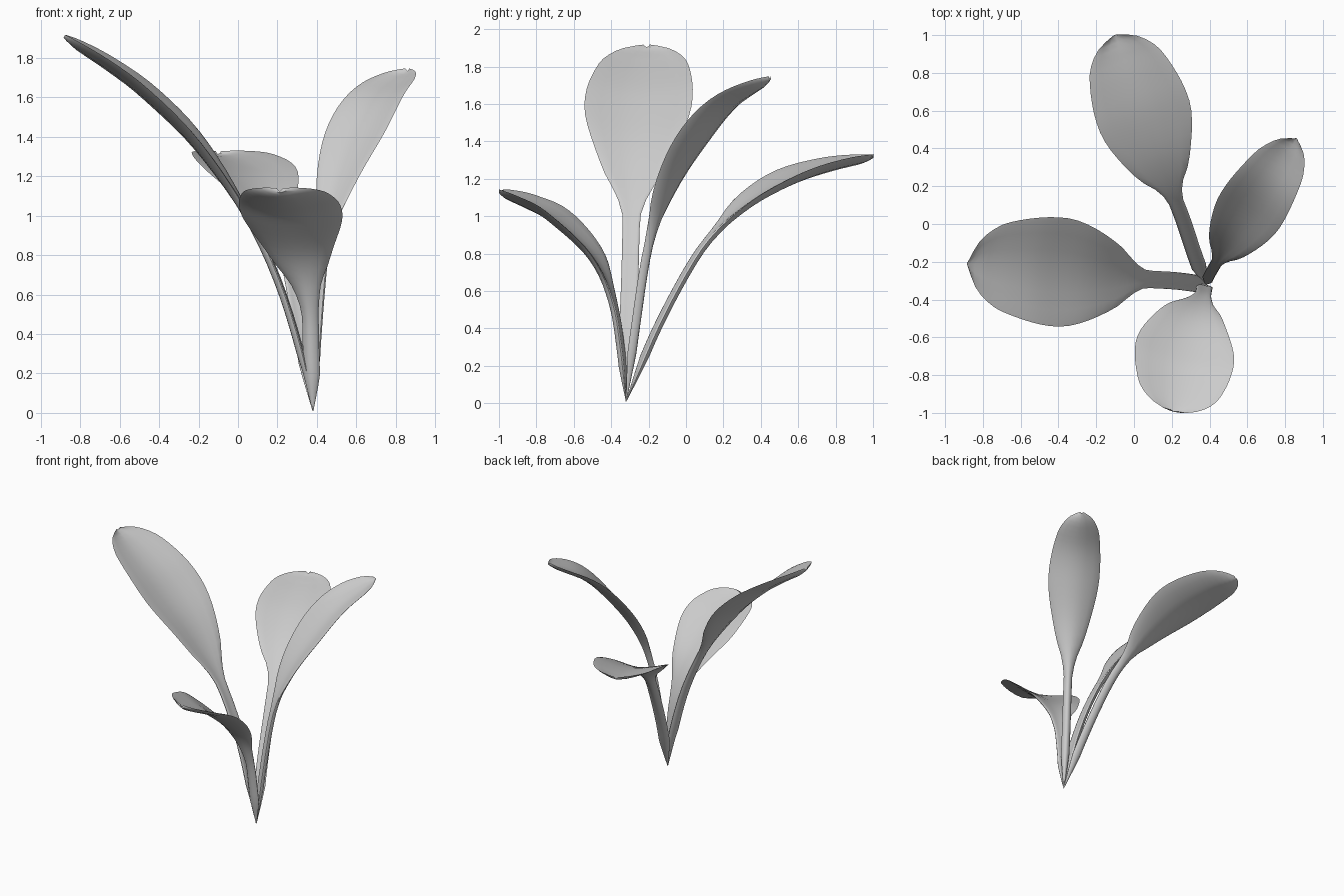
import bpy, bmesh, math
from mathutils import Vector

if "Cube" in bpy.data.objects:
    bpy.data.objects.remove(bpy.data.objects["Cube"], do_unlink=True)

# One plain grey for the whole plant
grey = bpy.data.materials.new("soft_grey")
grey.use_nodes = True
grey.diffuse_color = (0.6, 0.6, 0.6, 1)
grey.node_tree.nodes["Principled BSDF"].inputs["Base Color"].default_value = (0.6, 0.6, 0.6, 1)

ROWS, HALF = 32, 8
# Blade outline: distance along blade, share of full half width
OUTLINE = [(0, 0), (.1, .17), (.22, .5), (.46, .93), (.63, 1), (.83, .82), (.92, .6), (.97, .36), (1, .06)]


def smooth_path(points, steps=16):
    """Dense Catmull-Rom curve through the points."""
    p = [Vector(q) for q in points]
    p = [2 * p[0] - p[1]] + p + [2 * p[-1] - p[-2]]
    out = []
    for a, b, c, d in zip(p, p[1:], p[2:], p[3:]):
        for i in range(steps):
            t = i / steps
            out.append(b + (c - a) * t / 2 + (2 * a - 5 * b + 4 * c - d) * t * t / 2
                       + (3 * b - a - 3 * c + d) * t ** 3 / 2)
    return out + [p[-2]]


def at_length(path, t):
    """Point and tangent at a fraction of the path length."""
    lengths = [(b - a).length for a, b in zip(path, path[1:])]
    rest = t * sum(lengths)
    for a, b, n in zip(path, path[1:], lengths):
        if rest <= n:
            break
        rest -= n
    return a.lerp(b, min(rest / n, 1)), (b - a).normalized()


OUTLINE_CURVE = smooth_path([(u, w, 0) for u, w in OUTLINE])


def outline(u):
    for a, b in zip(OUTLINE_CURVE, OUTLINE_CURVE[1:]):
        if u <= b.x:
            return a.y + (b.y - a.y) * (u - a.x) / (b.x - a.x)
    return OUTLINE_CURVE[-1].y


def leaf(name, points, start, stem, width, power, cup):
    """Closed lens-shaped shell swept along a path: stalk, then cupped blade."""
    path = smooth_path(points)
    run = path[-1] - path[0]
    side = Vector((run.y, -run.x, 0)).normalized()
    bm = bmesh.new()
    rings = []
    for r in range(ROWS + 1):
        t = 1 - (1 - r / ROWS) ** 1.4
        centre, tangent = at_length(path, t)
        normal = side.cross(tangent).normalized()
        u = max(0, (t - start) / (1 - start)) ** power
        root = min(1, 0.06 + t / 0.13)
        half = stem * root * (1 - u ** 3) + (width - stem * (1 - u ** 3)) * outline(u)
        thick = (0.017 - 0.008 * u) * root * min(1, 0.1 + (1 - t) * 25)
        lift = 0.014 * root + (cup - 0.014) * outline(u)
        ring = []
        for k in range(2 * HALF):
            angle = math.pi * k / HALF
            s, c = math.cos(angle), math.sin(angle)
            height = thick * c + lift * (abs(s) ** 1.6 - 0.5)
            ring.append(bm.verts.new(centre + side * half * s + normal * height))
        rings.append(ring)
    for a, b in zip(rings, rings[1:]):
        for k in range(2 * HALF):
            j = (k + 1) % (2 * HALF)
            bm.faces.new((a[k], a[j], b[j], b[k]))
    bm.faces.new(rings[0])
    bm.faces.new(rings[-1])
    bmesh.ops.recalc_face_normals(bm, faces=bm.faces)
    mesh = bpy.data.meshes.new(name)
    bm.to_mesh(mesh)
    bm.free()
    mesh.materials.append(grey)
    obj = bpy.data.objects.new(name, mesh)
    bpy.context.collection.objects.link(obj)
    bpy.ops.object.select_all(action='DESELECT')
    obj.select_set(True)
    bpy.context.view_layer.objects.active = obj
    bpy.ops.object.shade_smooth_by_angle(angle=math.radians(50))


# Four leaves sharing one root point
ROOT = (.38, -.32, .01)
leaf("right_leaf", [ROOT, (.33, -.315, .27), (.21, -.3, .66), (.04, -.29, 1.02), (-.2, -.27, 1.37),
                    (-.45, -.25, 1.62), (-.65, -.23, 1.77), (-.88, -.21, 1.91)], .44, .046, .287, 1, .06)
leaf("front_leaf", [ROOT, (.37, -.345, .27), (.36, -.39, .54), (.31, -.49, .79), (.265, -.7, 1.0),
                    (.24, -.85, 1.08), (.21, -1, 1.135)], .34, .043, .265, 1.3, .06)
leaf("back_leaf", [ROOT, (.32, -.16, .39), (.26, .02, .73), (.21, .15, .91), (.14, .33, 1.08),
                   (.06, .56, 1.21), (-.02, .78, 1.28), (-.1, 1, 1.32)], .5, .04, .25, 1, .06)
leaf("left_leaf", [ROOT, (.4, -.27, .4), (.44, -.2, .84), (.5, -.1, 1.14), (.6, .05, 1.4),
                   (.71, .22, 1.6), (.86, .45, 1.74)], .42, .03, .18, 1, .05)
